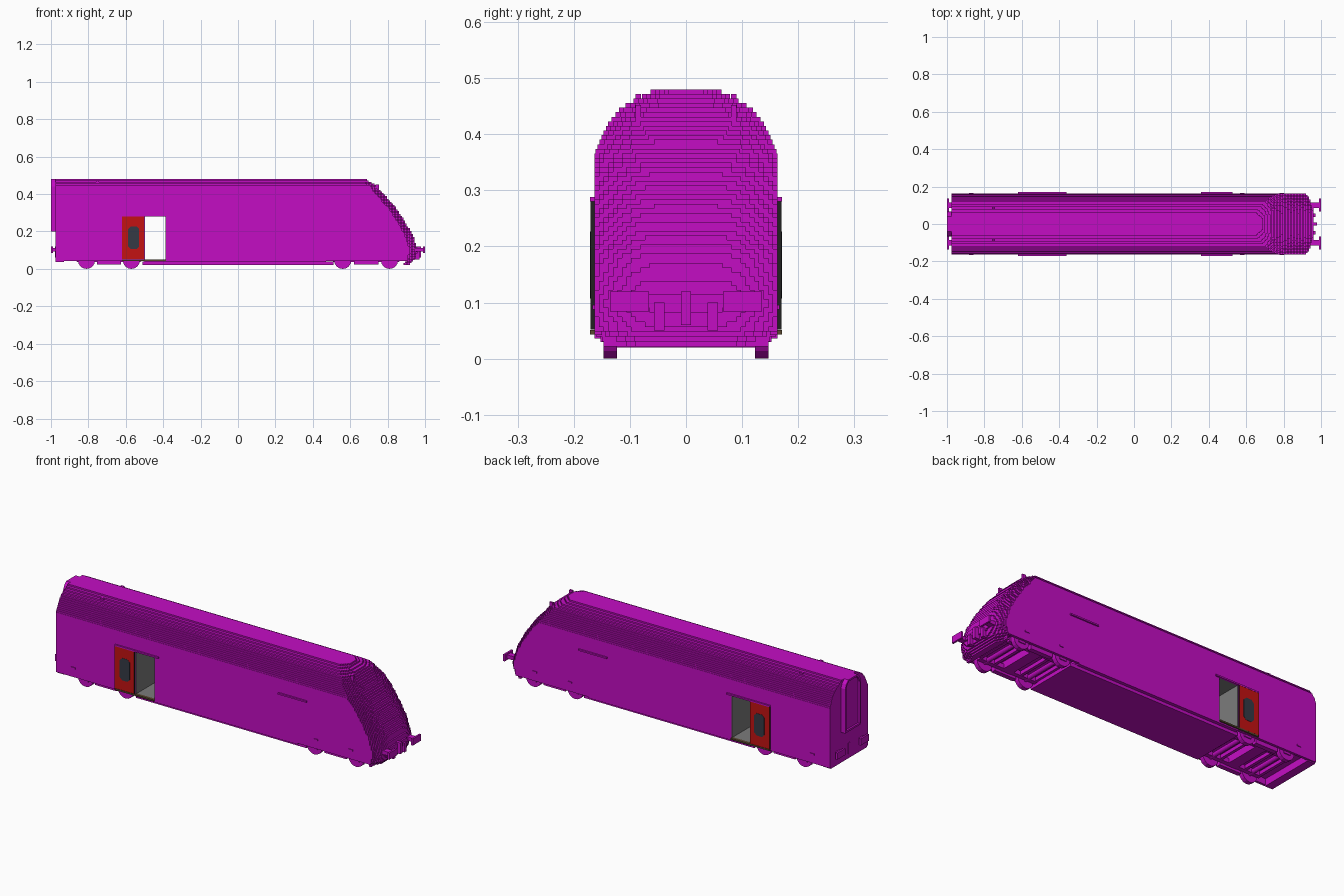
import bpy, bmesh, math
from mathutils import Matrix

cube = bpy.data.objects.get("Cube")
if cube:
    bpy.data.objects.remove(cube, do_unlink=True)

V = 0.0082  # block size of the stepped surfaces


def material(name, rgb):
    m = bpy.data.materials.new(name)
    m.use_nodes = True
    m.diffuse_color = (*rgb, 1)
    m.node_tree.nodes["Principled BSDF"].inputs["Base Color"].default_value = (*rgb, 1)
    return m


MAGENTA = material("magenta", (0.55, 0.004, 0.55))
RED = material("door red", (0.55, 0.006, 0.006))
BLACK = material("rubber black", (0.015, 0.015, 0.015))
GLASS = material("dark glass", (0.035, 0.042, 0.06))
GREY = material("interior grey", (0.2, 0.2, 0.2))
BROWN = material("sill brown", (0.1, 0.065, 0.03))


def finish(name, bm, *mats):
    bmesh.ops.recalc_face_normals(bm, faces=bm.faces)
    me = bpy.data.meshes.new(name)
    bm.to_mesh(me)
    bm.free()
    for m in mats:
        me.materials.append(m)
    ob = bpy.data.objects.new(name, me)
    bpy.context.collection.objects.link(ob)
    return ob


def add_box(bm, x, y, z):
    size = [b - a for a, b in (x, y, z)]
    mid = [(a + b) / 2 for a, b in (x, y, z)]
    bmesh.ops.create_cube(bm, size=1, matrix=Matrix.Translation(mid) @ Matrix.Diagonal((*size, 1)))


def boxes(name, mat, items, mirror=False):
    """Each item is an (x, y, z) triple of ranges; mirror repeats it on the other side."""
    bm = bmesh.new()
    for x, y, z in items:
        add_box(bm, x, y, z)
        if mirror:
            add_box(bm, x, (-y[1], -y[0]), z)
    return finish(name, bm, mat)


def prism(bm, pts, offset):
    """Extrude a closed outline of 3D points by an offset vector."""
    face = bm.faces.new([bm.verts.new(p) for p in pts])
    out = bmesh.ops.extrude_face_region(bm, geom=[face])
    verts = [g for g in out["geom"] if isinstance(g, bmesh.types.BMVert)]
    bmesh.ops.translate(bm, verts=verts, vec=offset)
    bm.faces.ensure_lookup_table()


def lerp(pts, t):
    for (a, b), (c, d) in zip(pts, pts[1:]):
        if t <= c:
            return b + (d - b) * max(0, (t - a) / (c - a))
    return pts[-1][1]


def snap(t):
    return round(t / V) * V


# Height against half width, and height against nose reach
WIDTH = [(0.02, 0.145), (0.036, 0.15), (0.046, 0.163), (0.365, 0.163), (0.39, 0.153),
         (0.42, 0.138), (0.445, 0.118), (0.462, 0.09), (0.48, 0.055)]
NOSE = [(0.02, 0.915), (0.05, 0.945), (0.1, 0.96), (0.18, 0.935), (0.26, 0.89),
        (0.33, 0.84), (0.405, 0.775), (0.44, 0.745), (0.48, 0.68)]
TOP, REAR = 0.48, -0.975
DOOR_X, DOOR_TOP = (-0.5, -0.385), 0.284
FLOOR, WELL = 0.05, 0.074


def layer(bm, x0, z, z1):
    """One stepped slab from x0 to the nose, with rounded front corners."""
    mid = (z + z1) / 2
    w, xn = lerp(WIDTH, mid), lerp(NOSE, mid)
    n = max(4, round(w / V))
    half = []
    for j in range(n):
        t = max(0, ((j + 0.5) / n - 0.35) / 0.65)
        x = snap(xn - 0.042 * t * t)
        half += [(x, w * j / n), (x, w * (j + 1) / n)]
    half = [p for i, p in enumerate(half)
            if i == len(half) - 1 or not (0 < i and half[i - 1][0] == p[0] == half[i + 1][0])]
    outline = half[1:] + [(x0, w), (x0, -w)] + [(x, -y) for x, y in reversed(half[1:])]
    prism(bm, [(x, y, z) for x, y in outline], (0, 0, z1 - z))


# Carriage body: slabs ahead of the doorway, roof slabs over it, nose apron below
bm = bmesh.new()
bands = [(0.022, WELL, 0.9), (WELL, DOOR_TOP, DOOR_X[1]), (DOOR_TOP, TOP, REAR)]
for lo, hi, x0 in bands:
    steps = round((hi - lo) / V)
    for i in range(steps):
        layer(bm, x0, lo + (hi - lo) * i / steps, lo + (hi - lo) * (i + 1) / steps)
finish("body_shell", bm, MAGENTA)
boxes("rear_body", MAGENTA, [((REAR, DOOR_X[0]), (-0.163, 0.163), (WELL, DOOR_TOP)),
                             ((REAR, -0.93), (-0.155, 0.155), (0.036, WELL))])

# Underside: middle block, belly, skirts beside the bogies
boxes("underfloor", MAGENTA, [
    ((DOOR_X[1], 0.47), (-0.163, 0.163), (0.036, WELL)),
    ((DOOR_X[0], DOOR_X[1]), (-0.163, 0.163), (0.036, FLOOR - 0.003)),
    ((-0.51, 0.51), (-0.145, 0.145), (0.02, 0.04))])
boxes("skirt", MAGENTA, [((REAR, DOOR_X[0]), (0.15, 0.163), (0.042, WELL)),
                         ((0.47, 0.905), (0.15, 0.163), (0.042, WELL))], True)

# Entrance passage lining
a, b = DOOR_X
T = 0.003
boxes("entrance_lining", GREY, [
    ((a, b), (-0.16, 0.16), (FLOOR - T, FLOOR)),
    ((a, b), (-0.16, 0.16), (DOOR_TOP - T, DOOR_TOP)),
    ((a, a + T), (-0.16, 0.16), (FLOOR, DOOR_TOP)),
    ((b - T, b), (-0.16, 0.16), (FLOOR, DOOR_TOP))])

# Sliding doors, slid open towards the rear
for side, s in (("left", 1), ("right", -1)):
    bm = bmesh.new()
    add_box(bm, (-0.62, -0.502), sorted((0.162 * s, 0.17 * s)), (0.052, 0.28))
    bm.normal_update()
    for f in bm.faces:
        f.material_index = 0 if abs(f.normal.y) > 0.5 else 1
    finish(side + "_door", bm, RED, BLACK)
    bm = bmesh.new()
    cx, cz, w, h, c = -0.558, 0.167, 0.03, 0.06, 0.014
    quarter = [(w, h - c), (w - c, h)]
    ring = quarter + [(-x, z) for x, z in reversed(quarter)]
    ring += [(-x, -z) for x, z in ring]
    prism(bm, [(cx + x, 0.169 * s, cz + z) for x, z in ring], (0, 0.0025 * s, 0))
    finish(side + "_door_window", bm, GLASS)

boxes("door_sill", BROWN, [((-0.62, b), (0.155, 0.171), (0.043, 0.051))], True)
boxes("door_rail", MAGENTA, [((-0.62, -0.36), (0.16, 0.171), (0.28, 0.288)),
                             ((0.357, 0.527), (0.16, 0.171), (0.28, 0.288))], True)

# Rear gangway: arched panel with a raised frame
bm = bmesh.new()
arch = [(0.067, 0.2), (0.067, 0.44), (0.058, 0.462), (0.04, TOP)]
outline = arch + [(-y, z) for y, z in reversed(arch)]
prism(bm, [(-0.99, y, z) for y, z in outline], (0.02, 0, 0))
finish("gangway_panel", bm, MAGENTA)
bm = bmesh.new()
inner = [(y * 0.86, 0.34 + (z - 0.34) * 0.93) for y, z in outline]
ends = [[[bm.verts.new((x, y, z)) for y, z in o] for o in (outline, inner)] for x in (-1, -0.988)]
(fo, fi), (bo, bi) = ends
for p, q in ((fo, fi), (fo, bo), (fi, bi), (bo, bi)):
    for i in range(len(p)):
        k = (i + 1) % len(p)
        bm.faces.new((p[i], p[k], q[k], q[i]))
finish("gangway_frame", bm, MAGENTA)

# Bogies: wheels, axles, frames and axle boxes
for name, wheels in (("rear", (-0.81, -0.57)), ("front", (0.56, 0.81))):
    bm = bmesh.new()
    for x in wheels:
        for y, r, d in ((0.135, 0.046, 0.024), (-0.135, 0.046, 0.024), (0, 0.012, 0.27)):
            m = Matrix.Translation((x, y, 0.046)) @ Matrix.Rotation(math.pi / 2, 4, "X")
            bmesh.ops.create_cone(bm, cap_ends=True, segments=16, radius1=r, radius2=r,
                                  depth=d, matrix=m)
    finish(name + "_wheels", bm, MAGENTA)
    x0, x1 = wheels
    xm = (x0 + x1) / 2
    frame = [((x0 - 0.05, x1 + 0.05), (0.095, 0.118), (0.036, 0.06)),
             ((xm - 0.065, xm + 0.065), (0.12, 0.145), (0.024, 0.05)),
             ((xm - 0.03, xm + 0.03), (0, 0.12), (0.036, WELL))]
    for x in wheels:
        frame.append(((x - 0.02, x + 0.02), (0.14, 0.152), (0.03, 0.065)))
        frame += [((x + d - 0.008, x + d + 0.008), (0, 0.1), (0.04, 0.06)) for d in (-0.045, 0.045)]
    boxes(name + "_bogie_frame", MAGENTA, frame, True)

# Buffers and couplings at both ends
for name, s, base in (("front", 1, 0.93), ("rear", -1, 0.96)):
    def span(p, q):
        return tuple(sorted((p * s, q * s)))
    boxes(name + "_buffer", MAGENTA, [
        (span(base, 0.992), (0.085, 0.115), (0.092, 0.112)),
        (span(0.99, 1.0), (0.066, 0.135), (0.084, 0.12))], True)
    boxes(name + "_coupling", MAGENTA, [
        (span(base, 0.978), (-0.009, 0.009), (0.06, 0.12)),
        (span(base, 0.97), (-0.057, -0.038), (0.05, 0.1)),
        (span(base, 0.97), (0.038, 0.057), (0.05, 0.1))])

# Small fittings: roof antennas, screen corner stubs, side steps
boxes("roof_fitting", MAGENTA, [((-0.76, -0.742), (0.08, 0.09), (0.45, 0.472)),
                                ((0.735, 0.755), (0.08, 0.09), (0.42, 0.452))], True)
boxes("side_step", MAGENTA, [((x - 0.012, x + 0.012), (0.16, 0.167), (0.088, 0.096))
                             for x in (-0.87, 0.58, 0.79)], True)
